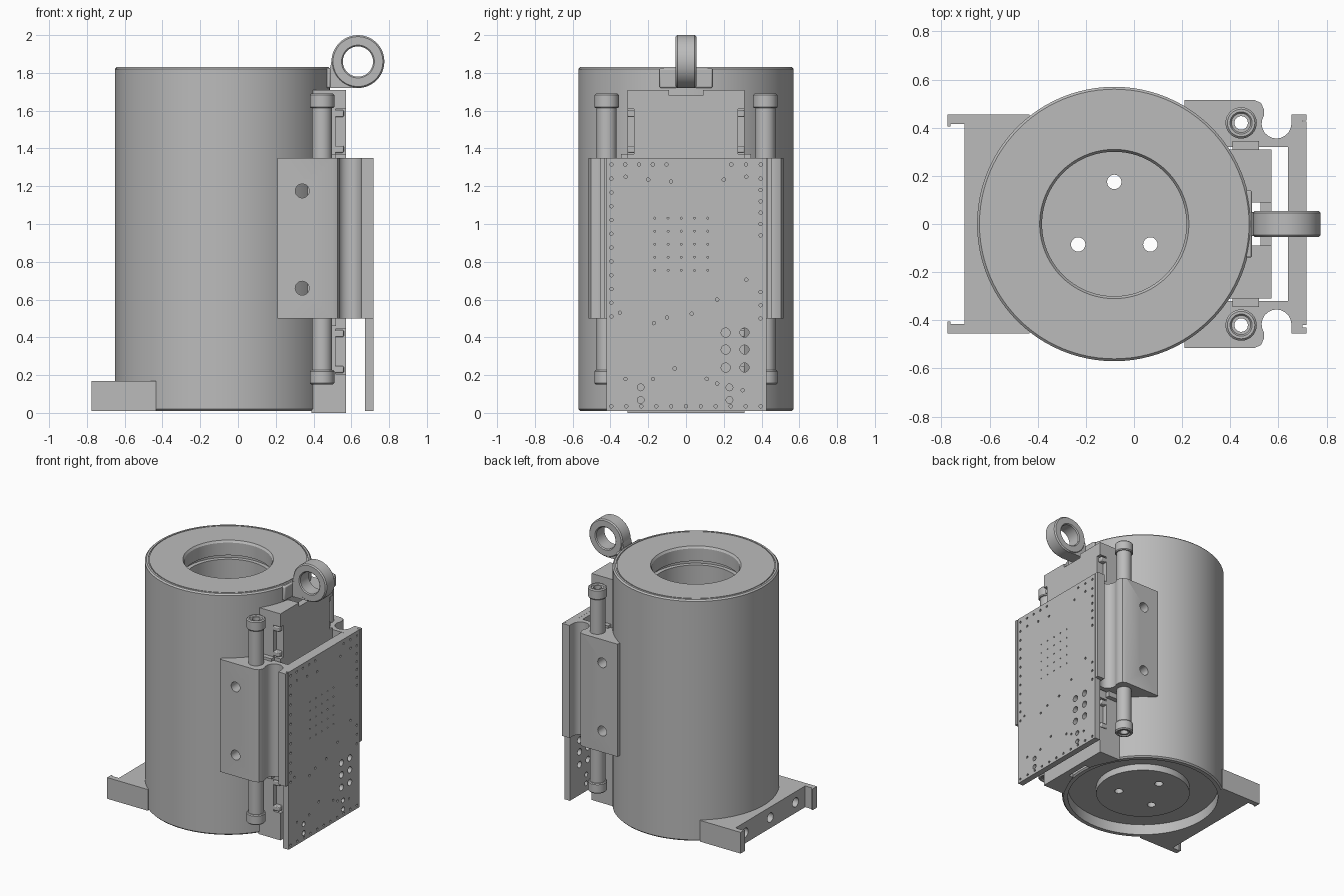
import bpy, bmesh, math
from mathutils import Matrix, Vector

old = bpy.data.objects.get("Cube")
if old:
    bpy.data.objects.remove(old, do_unlink=True)

grey = bpy.data.materials.new("plain grey")
grey.use_nodes = True
colour = (0.5, 0.5, 0.5, 1)
grey.diffuse_color = colour
grey.node_tree.nodes["Principled BSDF"].inputs["Base Color"].default_value = colour


def activate(obj):
    bpy.ops.object.select_all(action="DESELECT")
    bpy.context.view_layer.objects.active = obj
    obj.select_set(True)


def finish(name, bm):
    """Turn a bmesh into a grey object, smooth with sharp edges."""
    bmesh.ops.recalc_face_normals(bm, faces=bm.faces[:])
    mesh = bpy.data.meshes.new(name)
    bm.to_mesh(mesh)
    bm.free()
    mesh.materials.append(grey)
    obj = bpy.data.objects.new(name, mesh)
    bpy.context.collection.objects.link(obj)
    activate(obj)
    bpy.ops.object.shade_smooth_by_angle(angle=math.radians(30))
    return obj


def lathe(name, profile, centre, steps=48, turn=None):
    """Spin an (r, z) profile about the z axis, then turn and place it."""
    bm = bmesh.new()
    verts = [bm.verts.new((r, 0, z)) for r, z in profile]
    edges = [bm.edges.new(pair) for pair in zip(verts, verts[1:])]
    bmesh.ops.spin(bm, geom=verts + edges, cent=(0, 0, 0), axis=(0, 0, 1),
                   angle=math.tau, steps=steps, use_duplicate=False)
    bmesh.ops.remove_doubles(bm, verts=bm.verts[:], dist=0.0005)
    bm.transform(Matrix.Translation(centre) @ (turn or Matrix()))
    return finish(name, bm)


def prism(name, points, low, high, along="z"):
    """Extrude a flat outline along z (x, y points) or y (x, z points)."""
    def place(a, b, c):
        return (a, b, c) if along == "z" else (a, c, b)
    bm = bmesh.new()
    face = bm.faces.new([bm.verts.new(place(a, b, low)) for a, b in points])
    made = bmesh.ops.extrude_face_region(bm, geom=[face])["geom"]
    moved = [v for v in made if isinstance(v, bmesh.types.BMVert)]
    bmesh.ops.translate(bm, verts=moved, vec=place(0, 0, high - low))
    return finish(name, bm)


def box(name, x, y, z):
    return prism(name, [(x[0], y[0]), (x[1], y[0]), (x[1], y[1]), (x[0], y[1])], *z)


def cut(target, cutter):
    """Subtract the cutter, remove it and refresh the shading."""
    mod = target.modifiers.new("cut", "BOOLEAN")
    mod.operation = "DIFFERENCE"
    mod.solver = "EXACT"
    mod.object = cutter
    activate(target)
    bpy.ops.object.modifier_apply(modifier=mod.name)
    bpy.data.objects.remove(cutter, do_unlink=True)
    bpy.ops.object.shade_smooth_by_angle(angle=math.radians(30))


def drill(target, name, holes, axis):
    """Cut round holes, each (centre, radius, depth), along an axis."""
    bm = bmesh.new()
    turn = Vector(axis).to_track_quat("Z", "Y").to_matrix().to_4x4()
    for centre, radius, depth in holes:
        bmesh.ops.create_cone(bm, cap_ends=True, segments=20 if radius > 0.01 else 10,
                              radius1=radius, radius2=radius, depth=depth,
                              matrix=Matrix.Translation(centre) @ turn)
    cut(target, finish(name, bm))


def bevel(obj, width):
    mod = obj.modifiers.new("edge", "BEVEL")
    mod.width = width
    mod.segments = 2
    mod.limit_method = "ANGLE"


AXIS = -0.082  # x of the drum axis
R = 0.57       # drum radius

# Drum: bored from the top, with a ring recess underneath around a boss
drum = lathe("drum", [
    (0, 0.1), (0.3, 0.1), (0.3, 1.69), (0.33, 1.69), (0.33, 1.72), (0.3, 1.72),
    (0.3, 1.815), (0.31, 1.83), (0.54, 1.83), (0.54, 1.825), (0.546, 1.825),
    (0.546, 1.83), (0.56, 1.83), (R, 1.82), (R, 0.02), (0.56, 0.01),
    (0.53, 0.01), (0.53, 0.09), (0.33, 0.09), (0.33, 0.04), (0, 0.04)],
    (AXIS, 0, 0), steps=96)
drill(drum, "drum_floor_cutter",
      [((AXIS + dx, y, 0.07), 0.03, 0.2) for dx, y in
       ((0, 0.175), (-0.15, -0.085), (0.15, -0.085))], (0, 0, 1))

# Foot bracket: web with two end flanges, shaped to fit round the drum
left, web, inner = -0.775, -0.705, -0.435
top = 0.455
y_in = 0.405
foot = prism("foot_bracket", [
    (left, top), (inner, top), (inner, -top), (left, -top), (left, -y_in),
    (left + 0.012, -y_in), (left + 0.012, -y_in - 0.01), (web, -y_in - 0.01),
    (web, y_in + 0.01), (left + 0.012, y_in + 0.01), (left + 0.012, y_in),
    (left, y_in)], 0.01, 0.17)
cut(foot, lathe("foot_cutter", [(0, -1), (0.56, -1), (0.56, 1), (0, 1)],
                (AXIS, 0, 0), steps=96))
drill(foot, "foot_hole_cutter",
      [((web, y, 0.09), 0.035, 0.12) for y in (-0.3, 0, 0.3)], (1, 0, 0))

# Spine: upright rail block on the drum side
spine = prism("spine", [(0.39, -0.31), (0.572, -0.31), (0.572, 0.31), (0.39, 0.31),
                        (0.465, 0.15), (0.485, 0.09), (0.525, 0.09),
                        (0.525, -0.09), (0.485, -0.09), (0.465, -0.15)], 0, 1.71)
cut(spine, box("spine_top_cutter", (0.5, 0.6), (-0.09, 0.09), (1.68, 1.8)))
for side, hand in ((1, "left"), (-1, "right")):
    for z, level in ((1.49, "upper"), (0.325, "lower")):
        label = hand + "_" + level
        cut(spine, box(label + "_notch_cutter", (0.515, 0.6),
                       sorted((side * 0.275, side * 0.35)), (z - 0.12, z + 0.12)))
        # small catches at both ends of each notch
        for end in (-1, 1):
            mid = z + end * 0.095
            catch = box(label + "_catch", (0.51, 0.56), sorted((side * 0.255, side * 0.31)),
                        (mid - 0.018, mid + 0.018))
            bevel(catch, 0.006)

# Lifting eye: foot block, neck and ring
eye_x, eye_z = 0.635, 1.86
eye_foot = box("eye_foot", (0.4, 0.49), (-0.14, 0.14), (1.72, 1.825))
bevel(eye_foot, 0.008)
prism("eye_neck", [(0.487, 1.72), (eye_x, 1.72), (eye_x, 1.775), (0.57, 1.79),
                   (0.55, eye_z), (0.495, eye_z), (0.487, 1.825)], -0.05, 0.05, "y")
ring = [(0.08, -0.048), (0.087, -0.055), (0.132, -0.055), (0.14, -0.046)]
ring += [(r, -z) for r, z in reversed(ring)]
lathe("eye_ring", ring + ring[:1], (eye_x, 0, eye_z),
      turn=Matrix.Rotation(math.pi / 2, 4, "X"))

# Clamps and guide rods on both sides
rod_x, rod_y = 0.445, 0.42
half = [(0.028, 0.762), (0.04, 0.762), (0.046, 0.77), (0.057, 0.77),
        (0.065, 0.762), (0.065, 0.7), (0.06, 0.693), (0.053, 0.693)]
rod = half + [(r, -z) for r, z in reversed(half)]
for side, hand in ((1, "left"), (-1, "right")):
    outline = [(0.21, 0.515), (0.5, 0.515), (0.528, 0.503), (0.54, 0.475)]
    # round channel between the clamp and the carriage
    for i in range(13):
        a = math.radians(148 + i * 17.5)
        outline.append((0.592 + 0.062 * math.cos(a), 0.417 + 0.062 * math.sin(a)))
    outline += [(0.655, 0.455), (0.717, 0.455), (0.717, 0.43), (0.7, 0.43),
                (0.7, 0.32), (0.39, 0.32)]
    # seat against the drum
    for x in (0.37, 0.32, 0.27, 0.21):
        outline.append((x, math.sqrt(R * R - (x - AXIS) ** 2) - 0.003))
    clamp = prism(hand + "_clamp", [(x, side * y) for x, y in outline], 0.5, 1.35)
    drill(clamp, hand + "_rod_cutter",
          [((rod_x, side * rod_y, 0.92), 0.05, 1)], (0, 0, 1))
    drill(clamp, hand + "_clamp_hole_cutter",
          [((0.34, side * 0.5, z), 0.037, 0.3) for z in (0.66, 1.175)], (0, 1, 0))
    lathe(hand + "_guide_rod", rod + rod[:1], (rod_x, side * rod_y, 0.92), steps=32)
    # wear strip beside the spine
    box(hand + "_strip", (0.41, 0.52), sorted((side * 0.31, side * 0.345)), (0.46, 1.37))

# Carriage back and drilled face plate
box("carriage_back", (0.64, 0.69), (-0.33, 0.33), (0.5, 1.349))
plate = box("face_plate", (0.672, 0.717), (-0.42, 0.425), (0.01, 1.35))
small = [(-0.395, 0.51 + i * 0.073) for i in range(11)]
small += [(0.395, 0.94 + i * 0.06) for i in range(6)]
small += [(0.395, 0.5 + i * 0.07) for i in range(3)]
small += [(-0.395 + i * 0.073, 1.315) for i in range(5)]
small += [(0.24 + i * 0.078, 1.315) for i in range(3)]
small += [(-0.395 + i * 0.079, 0.035) for i in range(11)]
small += [(-0.32, 1.25), (-0.2, 1.235), (-0.08, 1.225), (0.2, 1.235), (0.32, 1.25),
          (0.165, 0.6), (0.32, 0.705), (0.03, 0.525), (-0.17, 0.475), (-0.1, 0.505),
          (-0.35, 0.53), (-0.06, 0.235), (-0.32, 0.18), (-0.175, 0.18),
          (0.11, 0.18), (0.165, 0.155), (0.3, 0.12)]
tiny = [(-0.165 + i * 0.07, 0.755 + j * 0.069) for i in range(5) for j in range(5)]
medium = [(y, z) for y in (-0.24, 0.23) for z in (0.068, 0.135)]
large = [(y, z) for y in (0.21, 0.31) for z in (0.24, 0.335, 0.425)]
holes = [((0.717, y, z), radius, depth)
         for group, radius, depth in ((small, 0.009, 0.03), (tiny, 0.005, 0.03),
                                      (medium, 0.018, 0.2), (large, 0.024, 0.2))
         for y, z in group]
drill(plate, "plate_hole_cutter", holes, (1, 0, 0))
